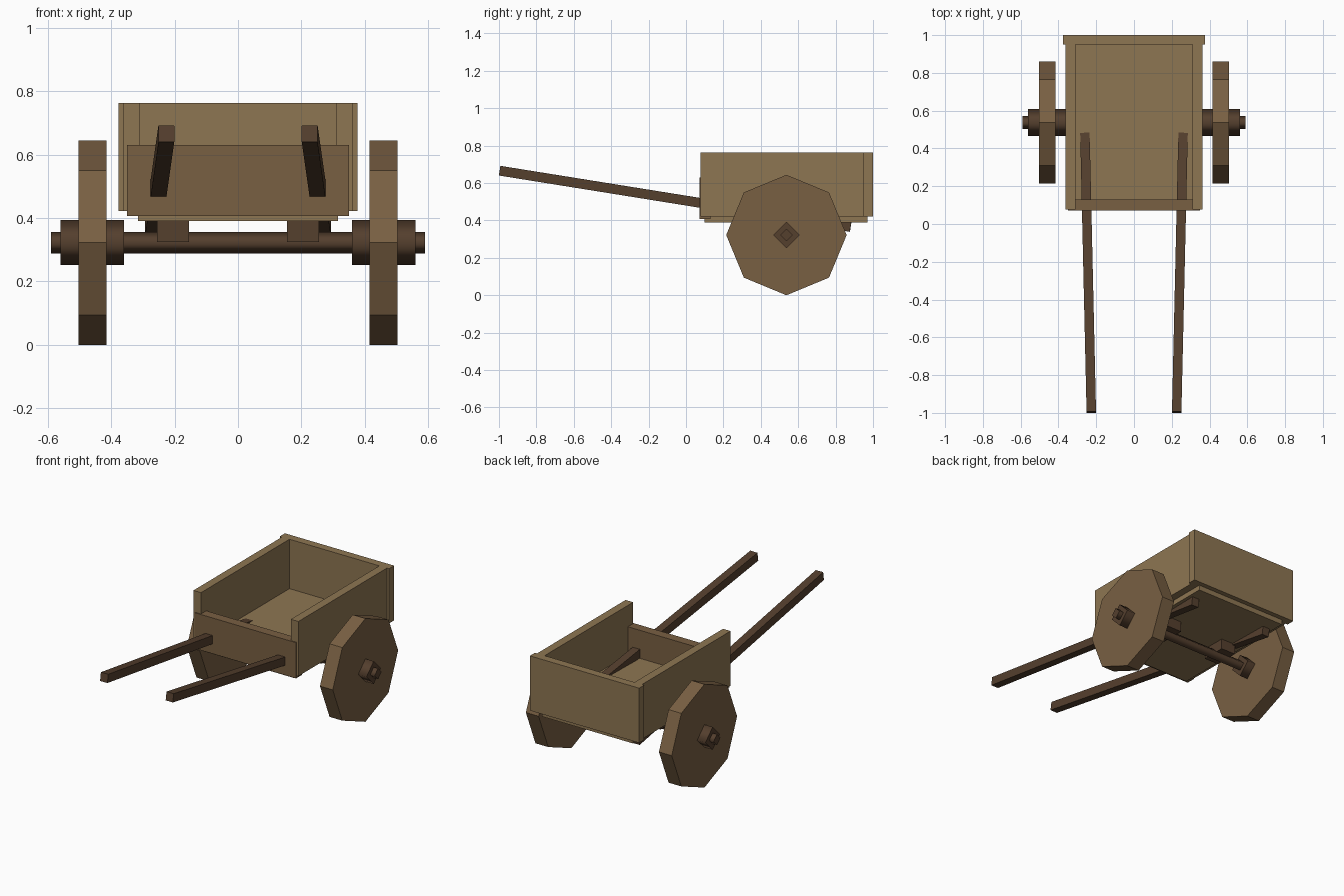
import bpy, math
from mathutils import Vector

if "Cube" in bpy.data.objects:
    bpy.data.objects.remove(bpy.data.objects["Cube"])


def material(name, rgb):
    m = bpy.data.materials.new(name)
    m.diffuse_color = (*rgb, 1)
    m.use_nodes = True
    m.node_tree.nodes["Principled BSDF"].inputs["Base Color"].default_value = m.diffuse_color
    return m


PLANK = material("light_wood", (0.27, 0.18, 0.085))
WORN = material("brown_wood", (0.19, 0.115, 0.055))
BEAM = material("dark_wood", (0.09, 0.05, 0.027))


def box(name, x, y, z, mat):
    """Box from (min, max) ranges."""
    lo, hi = Vector((x[0], y[0], z[0])), Vector((x[1], y[1], z[1]))
    bpy.ops.mesh.primitive_cube_add(size=1, location=(lo + hi) / 2)
    ob = bpy.context.object
    ob.name = name
    ob.scale = hi - lo
    ob.data.materials.append(mat)
    return ob


def prism(name, sides, r, x0, x1, mat, smooth=False):
    """Prism along x on the axle line, with one corner pointing up."""
    bpy.ops.mesh.primitive_cylinder_add(
        vertices=sides, radius=r, depth=x1 - x0,
        location=((x0 + x1) / 2, AXLE_Y, AXLE_Z), rotation=(0, math.pi / 2, 0))
    ob = bpy.context.object
    bpy.ops.object.transform_apply(location=False, rotation=True, scale=False)
    ob.name = name
    ob.data.materials.append(mat)
    if smooth:  # round the long faces, keep the end caps flat
        for p in ob.data.polygons:
            p.use_smooth = abs(p.normal.x) < 0.5
    return ob


AXLE_Y, AXLE_Z = 0.537, 0.322

# Cart body
box("floor", (-0.315, 0.315), (0.10, 0.97), (0.39, 0.455), PLANK)
box("front_board", (-0.35, 0.35), (0.072, 0.13), (0.407, 0.63), WORN)
box("back_board", (-0.377, 0.377), (0.95, 1.0), (0.422, 0.763), PLANK)

# Axle
prism("axle", 4, 0.034, -0.59, 0.59, BEAM, True)

for s, side in ((-1, "left"), (1, "right")):
    def span(a, b):
        return tuple(sorted((s * a, s * b)))

    box(side + "_side_board", span(0.31, 0.362), (0.078, 0.95), (0.422, 0.763), PLANK)
    box(side + "_axle_block", span(0.155, 0.255), (0.46, 0.614), (0.325, 0.40), BEAM)

    # Wheel and hub
    prism(side + "_wheel", 8, 0.322, *span(0.415, 0.503), WORN)
    prism(side + "_hub", 4, 0.071, *span(0.36, 0.56), BEAM, True)

    # Handle: slanted beam running through the body and out under the floor
    a = Vector((s * 0.226, -0.996, 0.666))
    b = Vector((s * 0.269, 0.88, 0.365))
    d = b - a
    bpy.ops.mesh.primitive_cube_add(size=1, location=(a + b) / 2)
    handle = bpy.context.object
    handle.name = side + "_handle"
    handle.scale = (0.05, d.length, 0.052)
    handle.rotation_euler = (math.atan2(d.z, math.hypot(d.x, d.y)), 0, -math.atan2(d.x, d.y))
    handle.data.materials.append(BEAM)
